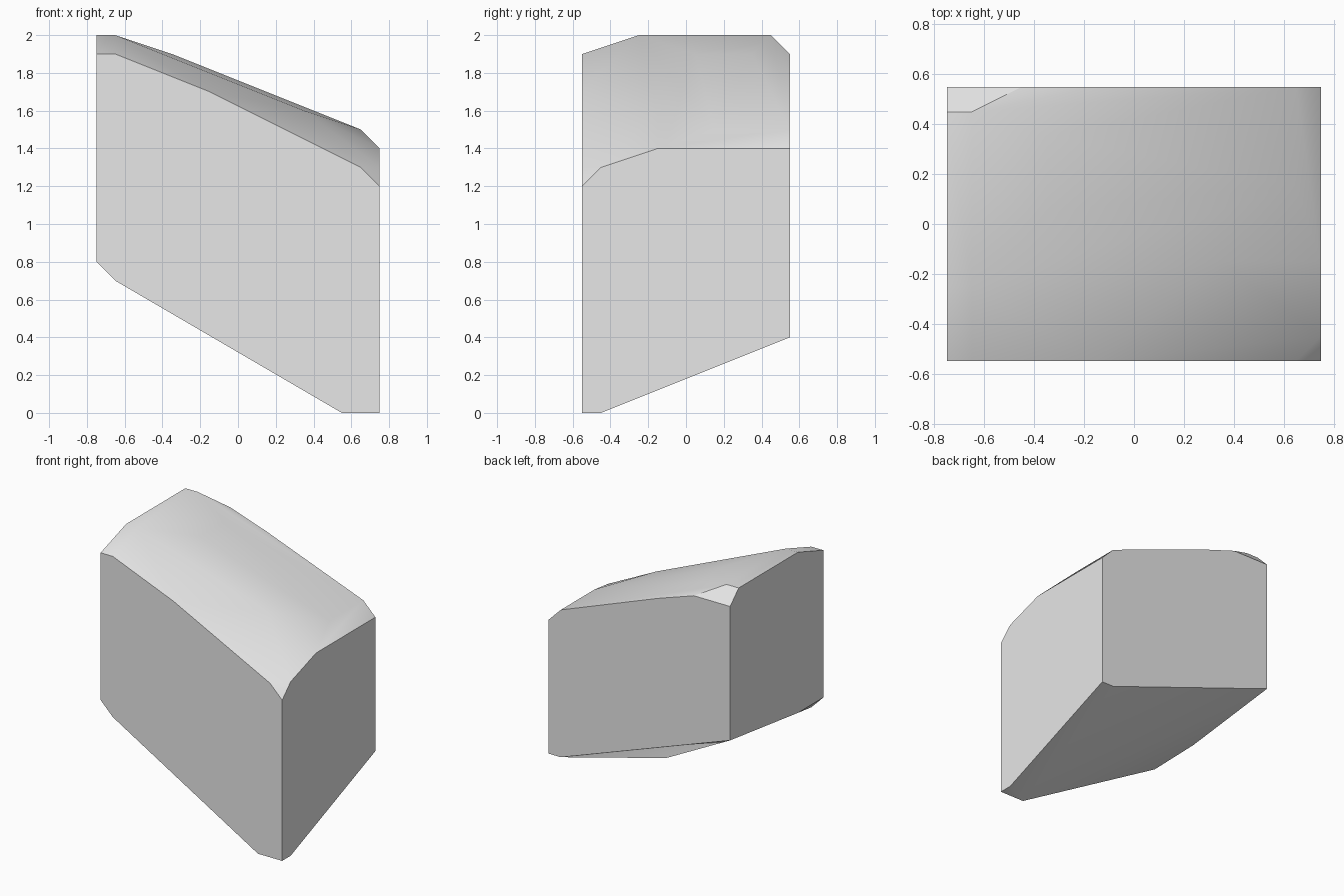
import bpy
import bmesh
import math

HALF_WIDTH, HALF_DEPTH = 0.75, 0.55

# Remove the default object
default_object = bpy.data.objects.get("Cube")
if default_object:
    bpy.data.objects.remove(default_object, do_unlink=True)


def make_material(name, colour):
    material = bpy.data.materials.new(name)
    material.use_nodes = True
    material.diffuse_color = colour
    shader = next(n for n in material.node_tree.nodes if n.type == "BSDF_PRINCIPLED")
    shader.inputs["Base Color"].default_value = colour
    shader.inputs["Roughness"].default_value = 0.6
    return material


def wall_along_x(y, outline):
    """Outline points (x, z) of a wall standing at a fixed y."""
    return [(x, y, z) for x, z in outline]


def wall_along_y(x, outline):
    """Outline points (y, z) of a wall standing at a fixed x."""
    return [(x, y, z) for y, z in outline]


# Outlines of the four upright walls
front_wall = wall_along_x(-HALF_DEPTH, [
    (-0.75, 1.9), (-0.65, 1.9), (-0.15, 1.7), (0.65, 1.3), (0.75, 1.2),
    (0.75, 0), (0.55, 0), (-0.65, 0.7), (-0.75, 0.8)])
back_wall = wall_along_x(HALF_DEPTH, [
    (-0.75, 1.9), (-0.45, 1.9), (-0.15, 1.8), (0.65, 1.5), (0.75, 1.4),
    (0.75, 0.4), (0.65, 0.4), (-0.75, 0.9)])
left_wall = wall_along_y(HALF_WIDTH, [
    (-0.45, 1.3), (-0.15, 1.4), (-0.45, 0)])
right_wall = wall_along_y(-HALF_WIDTH, [
    (-0.25, 2), (0.45, 2), (-0.25, 0.8)])

# Ridge points that give the sloping top its rounded crown
crown = [(-0.65, -0.25, 2), (-0.65, 0.45, 2), (-0.35, 0.05, 1.9),
         (-0.35, 0.35, 1.9), (0.35, -0.15, 1.6), (0.65, 0.15, 1.5)]

# Wrap the outlines in one closed skin
bm = bmesh.new()
for point in front_wall + back_wall + left_wall + right_wall + crown:
    bm.verts.new(point)
hull = bmesh.ops.convex_hull(bm, input=bm.verts)
unused = {v for v in hull["geom_interior"] + hull["geom_unused"]
          if isinstance(v, bmesh.types.BMVert)}
bmesh.ops.delete(bm, geom=list(unused), context="VERTS")
bmesh.ops.dissolve_limit(bm, angle_limit=math.radians(0.5),
                         verts=bm.verts, edges=bm.edges)
bmesh.ops.recalc_face_normals(bm, faces=bm.faces)

mesh = bpy.data.meshes.new("sloped_block")
bm.to_mesh(mesh)
bm.free()
mesh.materials.append(make_material("plain_grey", (0.8, 0.8, 0.8, 1)))

block = bpy.data.objects.new("sloped_block", mesh)
bpy.context.collection.objects.link(block)

# Smooth the crown and underside, keep the wall edges crisp
bpy.ops.object.select_all(action="DESELECT")
block.select_set(True)
bpy.context.view_layer.objects.active = block
bpy.ops.object.shade_smooth_by_angle(angle=math.radians(30))
